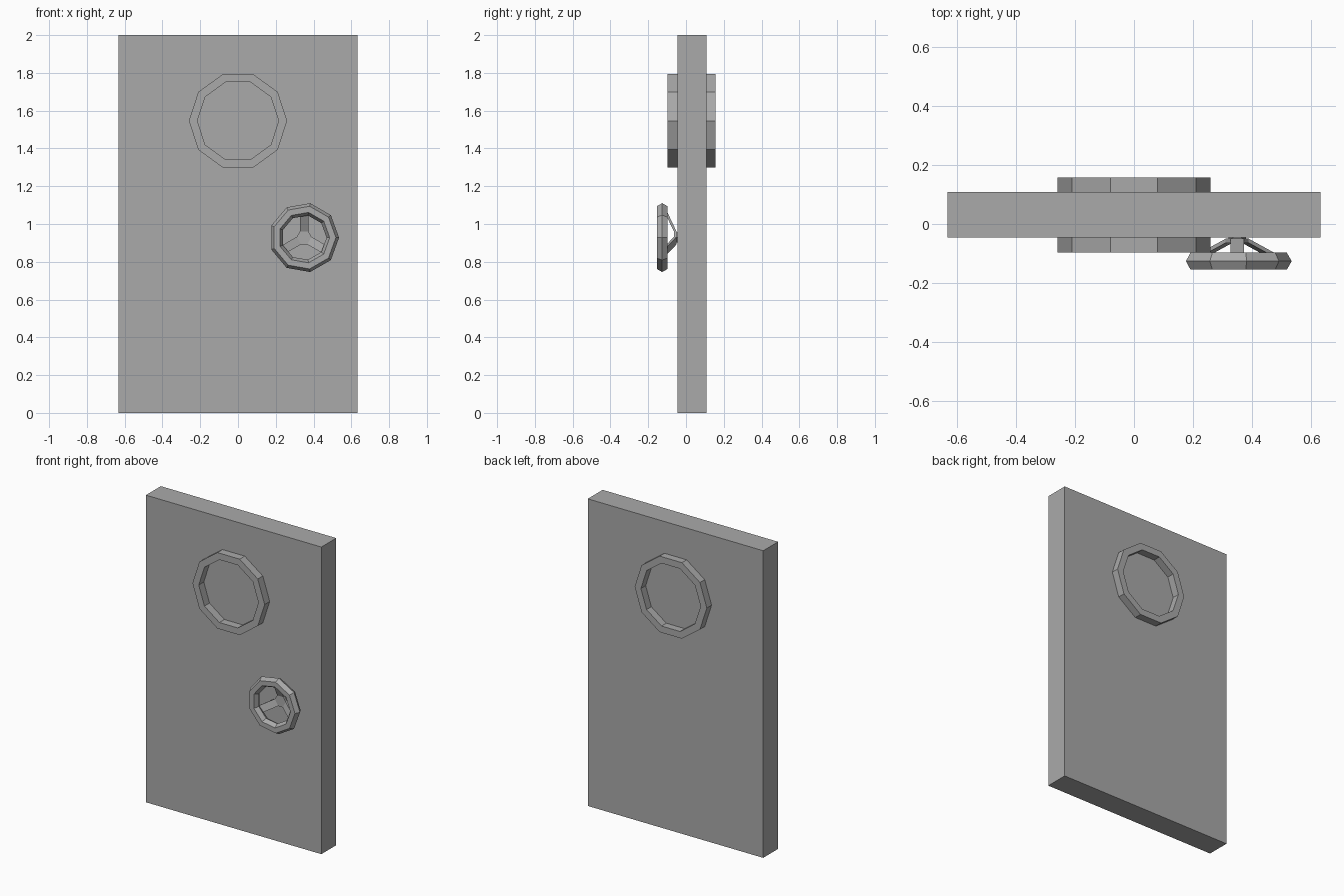
import bpy, bmesh
from math import cos, sin, pi, radians
from mathutils import Vector, Matrix

cube = bpy.data.objects.get("Cube")
if cube:
    bpy.data.objects.remove(cube, do_unlink=True)

# Single grey material
grey = bpy.data.materials.new("plain_grey")
grey.use_nodes = True
colour = (0.4, 0.4, 0.4, 1)
grey.diffuse_color = colour
grey.node_tree.nodes["Principled BSDF"].inputs["Base Color"].default_value = colour


def finish(name, bm):
    bmesh.ops.recalc_face_normals(bm, faces=bm.faces)
    mesh = bpy.data.meshes.new(name)
    bm.to_mesh(mesh)
    bm.free()
    mesh.materials.append(grey)
    obj = bpy.data.objects.new(name, mesh)
    bpy.context.collection.objects.link(obj)
    return obj


def lathe(name, profile, sides, centre):
    """Sweep a closed (radius, y) profile around the y axis."""
    bm = bmesh.new()
    rings = []
    for i in range(sides):
        a = 2 * pi * i / sides
        rings.append([bm.verts.new((centre[0] + r * cos(a), y, centre[1] + r * sin(a)))
                      for r, y in profile])
    n = len(profile)
    for i in range(sides):
        p, q = rings[i], rings[(i + 1) % sides]
        for j in range(n):
            k = (j + 1) % n
            bm.faces.new((p[j], p[k], q[k], q[j]))
    return finish(name, bm)


# Door slab
FRONT, BACK = -0.045, 0.108
bm = bmesh.new()
bmesh.ops.create_cube(bm, size=1)
bmesh.ops.scale(bm, vec=(1.264, BACK - FRONT, 2), verts=bm.verts)
bmesh.ops.translate(bm, vec=(0, (FRONT + BACK) / 2, 1), verts=bm.verts)
finish("door_slab", bm)

# Round window frame, standing proud on both sides
lathe("window_frame", [(0.26, -0.097), (0.26, 0.157), (0.215, 0.157), (0.215, -0.097)],
      10, (0, 1.546))

# Hand wheel rim with a six-sided section
WHEEL = (0.35, 0.928)
rim = [(0.152 + 0.033 * cos(i * pi / 3), -0.126 + 0.033 * sin(i * pi / 3)) for i in range(6)]
lathe("wheel_rim", rim, 9, WHEEL)

# Three sloping spokes joined by a flat hub
HALF, HUB_R = 0.023, 0.032
bm = bmesh.new()
hub_front, hub_back = [], []
for angle in (90, 210, 330):
    turn = Matrix.Rotation(radians(-angle), 4, 'Y')

    def vert(r, y, side):
        point = turn @ Vector((r, y, side * HALF))
        return bm.verts.new(point + Vector((WHEEL[0], 0, WHEEL[1])))

    section = [(HUB_R, -0.064), (0.15, -0.12), (0.15, -0.106), (HUB_R, -0.05)]
    low = [vert(r, y, -1) for r, y in section]
    high = [vert(r, y, 1) for r, y in section]
    bm.faces.new(low)
    bm.faces.new(high)
    for j in range(3):
        bm.faces.new((low[j], low[j + 1], high[j + 1], high[j]))
    hub_front += [low[0], high[0]]
    hub_back += [low[3], high[3]]
bm.faces.new(hub_front)
bm.faces.new(hub_back)
for j in (1, 3, 5):
    k = (j + 1) % 6
    bm.faces.new((hub_front[j], hub_front[k], hub_back[k], hub_back[j]))
finish("wheel_spokes", bm)

# Short axle between hub and door
lathe("wheel_axle", [(0.001, -0.052), (0.03, -0.052), (0.03, -0.04), (0.001, -0.04)], 6, WHEEL)
